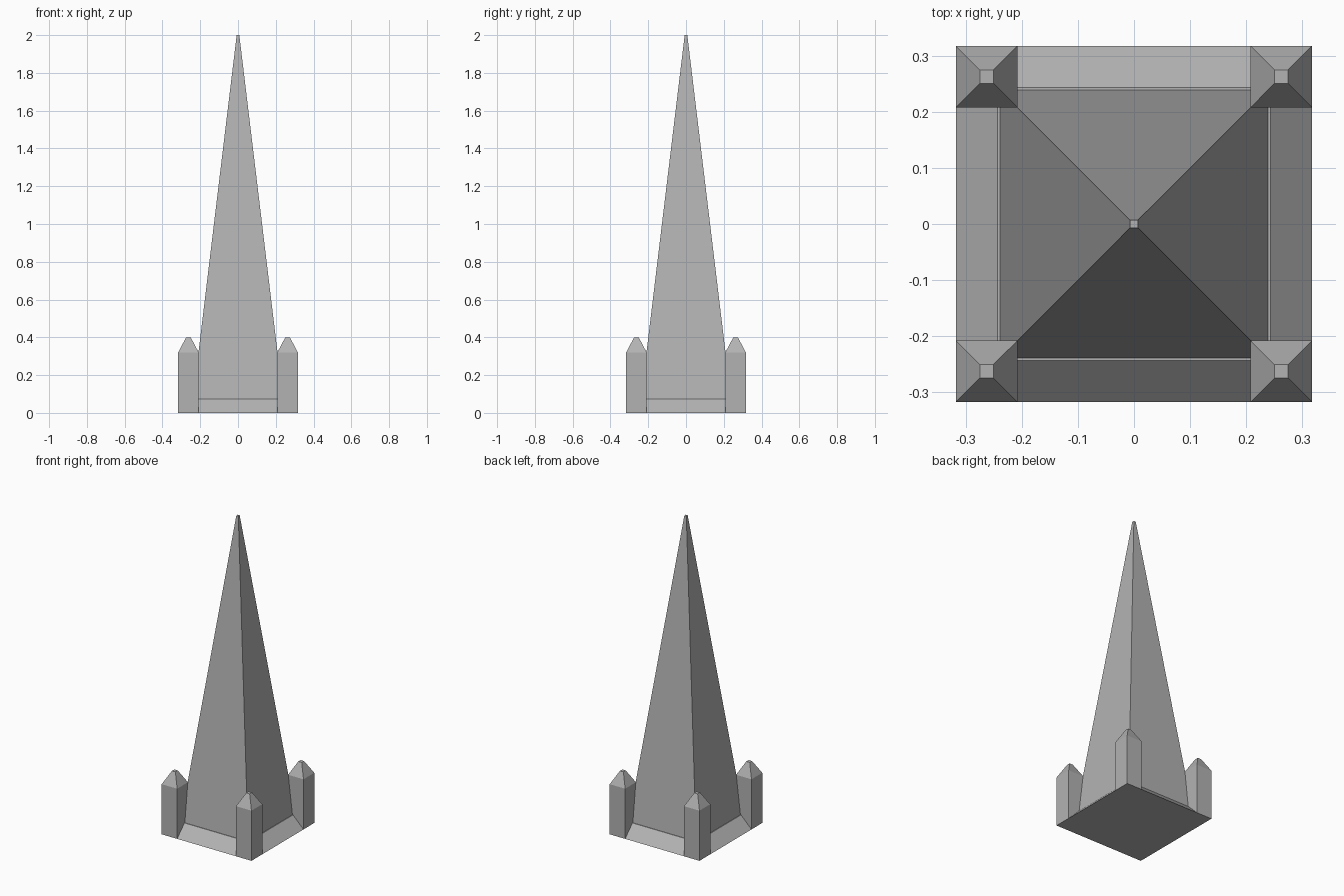
import bpy
import bmesh

if "Cube" in bpy.data.objects:
    bpy.data.objects.remove(bpy.data.objects["Cube"])

# Dark grey stone
stone = bpy.data.materials.new("stone")
stone.diffuse_color = (0.45, 0.45, 0.45, 1)
stone.use_nodes = True
stone.node_tree.nodes["Principled BSDF"].inputs["Base Color"].default_value = stone.diffuse_color


def square_tower(name, cx, cy, rings):
    """Loft a square section through (half_width, z) rings, closed at both ends."""
    bm = bmesh.new()
    loops = []
    for h, z in rings:
        loops.append([bm.verts.new((cx + sx * h, cy + sy * h, z))
                      for sx, sy in ((-1, -1), (1, -1), (1, 1), (-1, 1))])
    for a, b in zip(loops, loops[1:]):
        for i in range(4):
            j = (i + 1) % 4
            bm.faces.new((a[i], a[j], b[j], b[i]))
    bm.faces.new(loops[0][::-1])
    bm.faces.new(loops[-1])
    mesh = bpy.data.meshes.new(name)
    bm.to_mesh(mesh)
    bm.free()
    mesh.materials.append(stone)
    obj = bpy.data.objects.new(name, mesh)
    bpy.context.collection.objects.link(obj)
    return obj


# Sloped base, narrow ledge and tall tapering spire in one shell
square_tower("spire", 0, 0, [(0.317, 0), (0.243, 0.073), (0.239, 0.073), (0.007, 2.0)])

# Four corner pinnacles with blunt pyramid caps
for sx, side in ((-1, "left"), (1, "right")):
    for sy, end in ((-1, "front"), (1, "back")):
        square_tower(f"pinnacle_{end}_{side}", sx * 0.2625, sy * 0.2625,
                     [(0.0545, 0), (0.0545, 0.32), (0.012, 0.40)])
